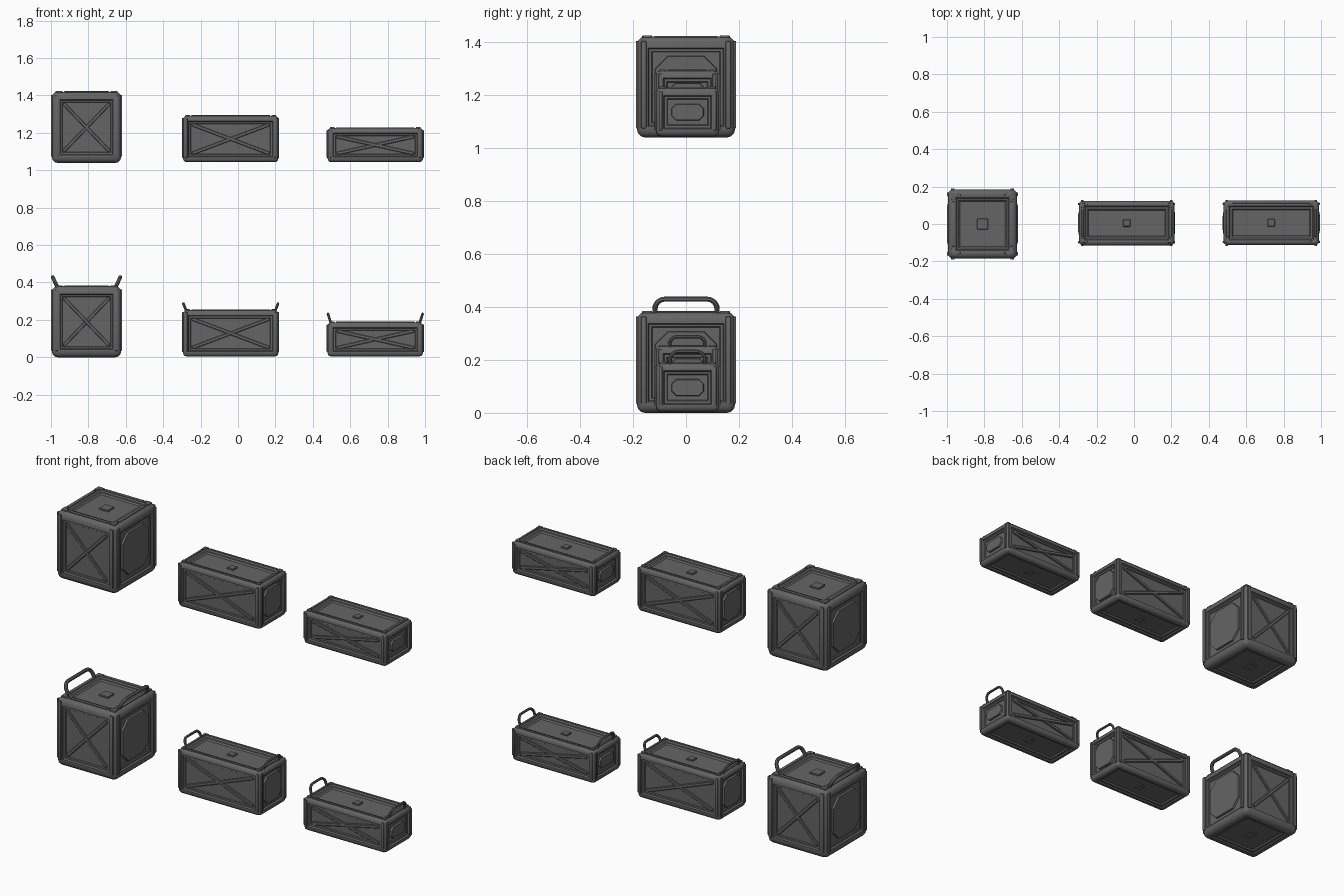
import bpy, bmesh, math
from mathutils import Matrix, Vector

if "Cube" in bpy.data.objects:
    bpy.data.objects.remove(bpy.data.objects["Cube"])

GREY = bpy.data.materials.new("dark_grey")
GREY.diffuse_color = (0.13, 0.13, 0.13, 1)
GREY.use_nodes = True
GREY.node_tree.nodes["Principled BSDF"].inputs["Base Color"].default_value = GREY.diffuse_color


def finish(bm, name, origin):
    bmesh.ops.recalc_face_normals(bm, faces=bm.faces)
    me = bpy.data.meshes.new(name)
    bm.to_mesh(me)
    bm.free()
    me.materials.append(GREY)
    ob = bpy.data.objects.new(name, me)
    ob.location = origin
    bpy.context.collection.objects.link(ob)
    return ob


def add_box(bm, centre, size, bevel=0.0, rot=None, seg=2):
    m = Matrix.Translation(centre) @ (rot or Matrix()) @ Matrix.Diagonal((*size, 1))
    vs = bmesh.ops.create_cube(bm, size=1, matrix=m)["verts"]
    if bevel:
        es = list({e for v in vs for e in v.link_edges})
        bmesh.ops.bevel(bm, geom=es, offset=bevel, segments=seg, profile=0.5, affect='EDGES')


def body(name, o, X, Y, H, r):
    # Rounded shell with stepped recessed panels on all six sides
    bm = bmesh.new()
    add_box(bm, (0, 0, H / 2), (2 * X, 2 * Y, H), r, seg=3)
    faces = sorted(bm.faces, key=lambda f: -f.calc_area())
    faces = [f for f in faces if max(abs(c) for c in f.normal) > 0.999][:6]
    lids = [f for f in faces if abs(f.normal.z) > 0.9]
    sides = [f for f in faces if f not in lids]
    for group, steps in (
            (sides, ((r * 0.4, 0), (0.004, -0.009), (0.009, 0), (0.003, -0.005))),
            (lids, ((r * 0.4, 0), (0.006, -0.006), (0.010, 0), (0.007, -0.007)))):
        for t, d in steps:
            bmesh.ops.inset_individual(bm, faces=group, thickness=t, depth=d,
                                       use_even_offset=True)
    finish(bm, name + "_body", o)


def braces(name, o, X, Y, H, r):
    # Crossed bars on the front and back panels
    bm = bmesh.new()
    w, h = 2 * (X - 1.4 * r - 0.017), H - 2.8 * r - 0.034
    a = math.atan2(h, w)
    for sy in (-1, 1):
        for s in (-1, 1):
            add_box(bm, (0, sy * (Y - 0.011 + s * 0.0004), H / 2),
                    (math.hypot(w, h) - 0.008, 0.011, 0.018), 0.003,
                    Matrix.Rotation(s * a, 4, 'Y'), 1)
    finish(bm, name + "_cross_braces", o)


def end_plates(name, o, X, H, hw, hh, ch):
    # Raised octagonal plates on both ends
    bm = bmesh.new()
    for s in (-1, 1):
        rings = []
        for x, k in ((X - 0.016, 0), (X - 0.004, 0.003)):
            a, b, c = hw - k, hh - k, ch - k * 0.58
            pts = [(a, b - c), (a - c, b), (c - a, b), (-a, b - c),
                   (-a, c - b), (c - a, -b), (a - c, -b), (a, c - b)]
            rings.append([bm.verts.new((s * x, y, H / 2 + z)) for y, z in pts])
        lo, hi = rings
        for i in range(8):
            bm.faces.new((lo[i], lo[i - 1], hi[i - 1], hi[i]))
        bm.faces.new(hi)
        bm.faces.new(lo[::-1])
    finish(bm, name + "_end_plates", o)


def rails(name, o, X, Y, H, r):
    # Slim edge bars beside every corner, top rails and corner caps
    bm = bmesh.new()
    b = 0.003
    hz = H - 1.7 * r
    for sx in (-1, 1):
        for sy in (-1, 1):
            z = H / 2 + r * 0.3
            add_box(bm, (sx * (X - 0.85 * r), sy * Y, z), (r * 0.65, 0.009, hz), b)
            add_box(bm, (sx * X, sy * (Y - 0.85 * r), z), (0.009, r * 0.65, hz), b)
            add_box(bm, (sx * (X - 1.3 * r), sy * (Y - r), H), (1.2 * r, r * 0.7, 0.010), b)
            add_box(bm, (sx * (X - r), sy * (Y - 1.3 * r), H), (r * 0.7, 1.2 * r, 0.010), b)
    for s in (-1, 1):
        add_box(bm, (0, s * (Y - r), H), (2 * X - 4.4 * r, r * 0.6, 0.007), b)
        add_box(bm, (s * (X - r), 0, H), (r * 0.6, 2 * Y - 4.4 * r, 0.007), b)
    finish(bm, name + "_edge_rails", o)


def buttons(name, o, H, s):
    # Small square bosses in the middle of the lid and the base
    bm = bmesh.new()
    for z in (0.012, H - 0.012):
        add_box(bm, (0, 0, z), (s, s, 0.013), 0.003, seg=1)
    finish(bm, name + "_square_bosses", o)


def handles(name, o, bx, tx, zb, zt, w, rad):
    # Round-cornered bail handles leaning outward
    c = 0.6 * (zt - zb)
    arc = [(w - c + c * math.cos(t), 1 - 0.6 + 0.6 * math.sin(t))
           for t in (i * math.pi / 12 for i in range(7))]
    path = [(w, 0)] + arc + [(-y, k) for y, k in reversed(arc)] + [(-w, 0)]
    for s, side in ((-1, "left"), (1, "right")):
        cu = bpy.data.curves.new(name + "_" + side + "_handle", 'CURVE')
        cu.dimensions = '3D'
        cu.bevel_depth = rad
        cu.bevel_resolution = 2
        cu.use_fill_caps = True
        cu.materials.append(GREY)
        sp = cu.splines.new('POLY')
        sp.points.add(len(path) - 1)
        for p, (y, k) in zip(sp.points, path):
            p.co = (s * (bx + (tx - bx) * k), y, zb + (zt - zb) * k, 1)
        ob = bpy.data.objects.new(cu.name, cu)
        ob.location = o
        bpy.context.collection.objects.link(ob)


# name, centre, half x, half y, height, rounding, end plate, boss, handle
CRATES = [
    ("cube_crate", (-0.81, 0, 0), 0.185, 0.185, 0.380, 0.030,
     (0.118, 0.118, 0.050), 0.058, (0.153, 0.181, 0.368, 0.429, 0.117, 0.010)),
    ("medium_crate", (-0.039, 0.005, 0.004), 0.255, 0.119, 0.248, 0.020,
     (0.074, 0.078, 0.028), 0.040, (0.236, 0.253, 0.240, 0.283, 0.066, 0.007)),
    ("small_crate", (0.734, 0.006, 0.004), 0.255, 0.119, 0.183, 0.020,
     (0.062, 0.032, 0.018), 0.040, (0.236, 0.253, 0.174, 0.228, 0.066, 0.007)),
]

# Lower row has raised handles, upper row is plain
for row, dz in (("lower", 0.0), ("upper", 1.039)):
    for kind, (x, y, z), X, Y, H, r, plate, boss, hnd in CRATES:
        o, n = Vector((x, y, z + dz)), row + "_" + kind
        body(n, o, X, Y, H, r)
        braces(n, o, X, Y, H, r)
        end_plates(n, o, X, H, *plate)
        rails(n, o, X, Y, H, r)
        buttons(n, o, H, boss)
        if row == "lower":
            handles(n, o, *hnd)

# Convert handles to mesh and shade everything smooth with sharp edges kept
for ob in bpy.context.scene.objects:
    ob.select_set(True)
    bpy.context.view_layer.objects.active = ob
bpy.ops.object.convert(target='MESH')
bpy.ops.object.shade_smooth_by_angle(angle=math.radians(32))
